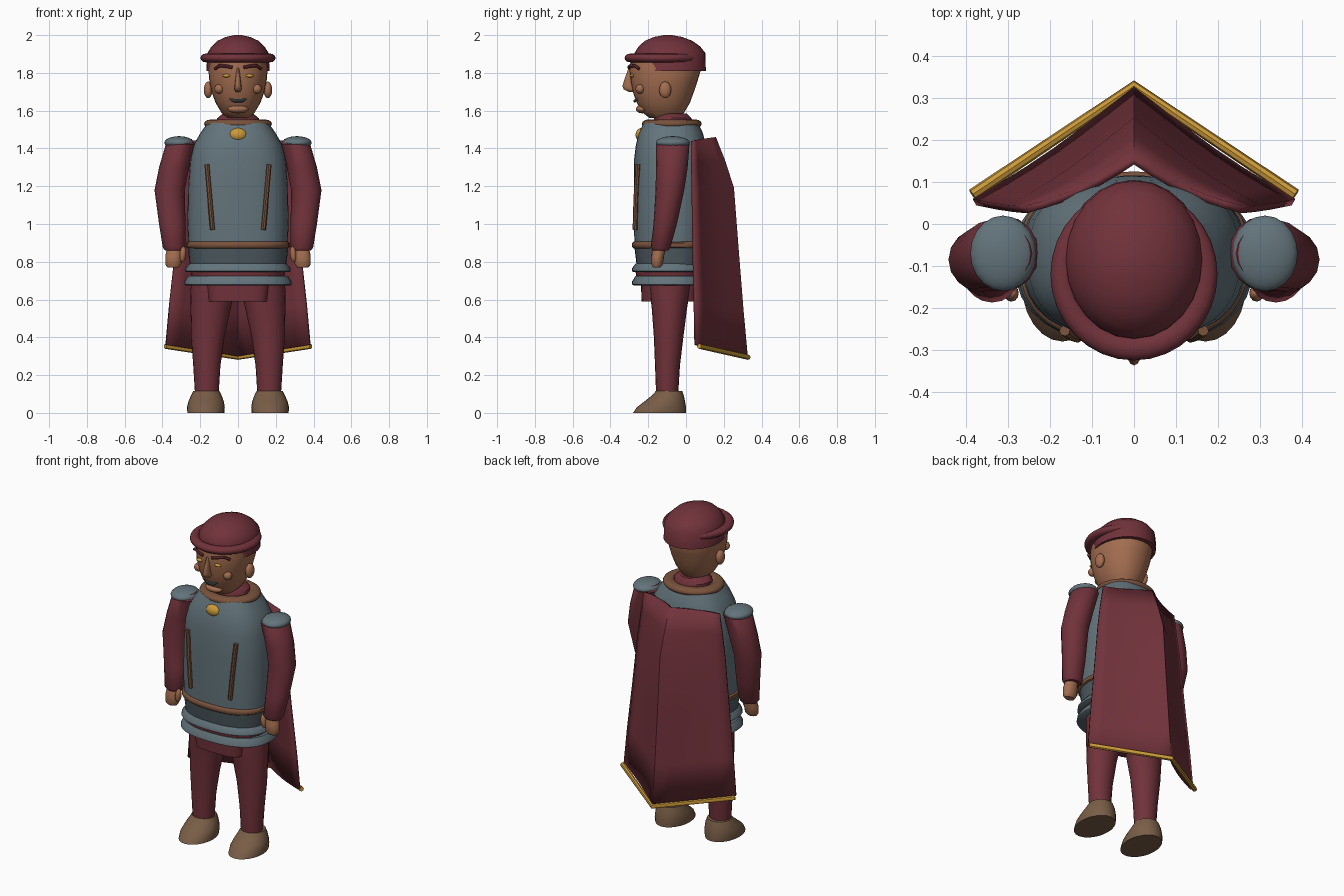
import bpy, bmesh, math
from mathutils import Vector

if "Cube" in bpy.data.objects:
    bpy.data.objects.remove(bpy.data.objects["Cube"])


def material(name, rgb):
    m = bpy.data.materials.new(name)
    m.diffuse_color = (*rgb, 1)
    m.use_nodes = True
    m.node_tree.nodes["Principled BSDF"].inputs["Base Color"].default_value = m.diffuse_color
    return m


RED = material("wine red", (0.165, 0.032, 0.043))
STEEL = material("steel grey", (0.125, 0.175, 0.2))
DARK = material("dark steel", (0.075, 0.1, 0.115))
SKIN = material("skin", (0.37, 0.155, 0.08))
LEATHER = material("leather brown", (0.19, 0.085, 0.045))
SHOE = material("shoe brown", (0.19, 0.11, 0.062))
GOLD = material("gold", (0.6, 0.32, 0.04))


def finish(ob, name, mat, angle=42):
    ob.name = ob.data.name = name
    ob.data.materials.append(mat)
    bpy.ops.object.select_all(action='DESELECT')
    ob.select_set(True)
    bpy.context.view_layer.objects.active = ob
    if angle:
        bpy.ops.object.shade_smooth_by_angle(angle=math.radians(angle))
    return ob


def from_bmesh(bm, name, mat, angle=42):
    bmesh.ops.recalc_face_normals(bm, faces=bm.faces)
    me = bpy.data.meshes.new(name)
    bm.to_mesh(me)
    bm.free()
    ob = bpy.data.objects.new(name, me)
    bpy.context.collection.objects.link(ob)
    return finish(ob, name, mat, angle)


def loft(name, mat, rings, n=2.0, seg=24, s=1, angle=42):
    """Stack of (super)elliptic rings: z, centre x, centre y, radius x, radius y."""
    bm = bmesh.new()
    loops = []
    for z, cx, cy, rx, ry in rings:
        loop = []
        for i in range(seg):
            a = 2 * math.pi * i / seg
            c, d = math.cos(a), math.sin(a)
            x = math.copysign(abs(c) ** (2 / n), c) * rx
            y = math.copysign(abs(d) ** (2 / n), d) * ry
            loop.append(bm.verts.new((s * (cx + x), cy + y, z)))
        loops.append(loop)
    for a, b in zip(loops, loops[1:]):
        for i in range(seg):
            j = (i + 1) % seg
            bm.faces.new((a[i], a[j], b[j], b[i]))
    bm.faces.new(loops[0])
    bm.faces.new(loops[-1])
    return from_bmesh(bm, name, mat, angle)


def ball(name, mat, loc, size, rot=(0, 0, 0), seg=20):
    bpy.ops.mesh.primitive_uv_sphere_add(segments=seg, ring_count=12, location=loc, rotation=rot)
    ob = bpy.context.object
    ob.scale = size
    return finish(ob, name, mat)


def ring(name, mat, loc, major, minor, scale):
    bpy.ops.mesh.primitive_torus_add(location=loc, major_radius=major, minor_radius=minor,
                                     major_segments=32, minor_segments=12)
    bpy.context.object.scale = scale
    return finish(bpy.context.object, name, mat)


def tube(name, mat, pts, r):
    cu = bpy.data.curves.new(name, 'CURVE')
    cu.dimensions = '3D'
    cu.bevel_depth = r
    cu.bevel_resolution = 2
    cu.use_fill_caps = True
    sp = cu.splines.new('POLY')
    sp.points.add(len(pts) - 1)
    for p, co in zip(sp.points, pts):
        p.co = (*co, 1)
    ob = bpy.data.objects.new(name, cu)
    bpy.context.collection.objects.link(ob)
    bpy.ops.object.select_all(action='DESELECT')
    ob.select_set(True)
    bpy.context.view_layer.objects.active = ob
    bpy.ops.object.convert(target='MESH')
    return finish(bpy.context.object, name, mat)


# Breastplate, belt, waist and layered skirt plates
loft("breastplate", STEEL, [
    (0.87, 0, -.08, .262, .193), (1.0, 0, -.08, .268, .195), (1.2, 0, -.08, .264, .196),
    (1.35, 0, -.08, .252, .194), (1.42, 0, -.08, .234, .185), (1.48, 0, -.08, .2, .17),
    (1.535, 0, -.08, .162, .145)], n=2.5, seg=32)
loft("belt", LEATHER, [
    (.87, 0, -.08, .26, .195), (.878, 0, -.08, .274, .205), (.9, 0, -.08, .274, .205),
    (.908, 0, -.08, .26, .195)], n=2.5, seg=32, angle=60)
loft("waist", DARK, [(.77, 0, -.08, .255, .18), (.875, 0, -.08, .265, .193)], n=2.5, seg=32)
for name, z0, z1, rx in (("upper_skirt_plate", .745, .79, .28), ("lower_skirt_plate", .675, .725, .286)):
    loft(name, STEEL, [
        (z0, 0, -.085, rx - .01, .192), (z0 + .006, 0, -.085, rx, .202),
        (z0 + .022, 0, -.085, rx - .003, .2), (z1, 0, -.085, rx - .022, .182)], n=2.4, seg=32)
loft("hips", RED, [(.68, 0, -.085, .24, .175), (.78, 0, -.085, .255, .185)], n=2.4)
loft("tunic_skirt", RED, [(.59, 0, -.085, .162, .15), (.72, 0, -.085, .178, .155)], n=4, seg=32)

# Collar, neck and brooch
ring("collar", LEATHER, (0, -.075, 1.53), .142, .038, (1, .88, .62))
loft("neck", RED, [(1.5, 0, -.07, .115, .105), (1.56, 0, -.07, .11, .1), (1.585, 0, -.075, .08, .08)])
ball("brooch", GOLD, (0, -.235, 1.472), (.048, .032, .036))

# Head and ears
loft("head", SKIN, [
    (1.562, 0, -.115, .06, .08), (1.59, 0, -.12, .088, .11), (1.64, 0, -.12, .118, .14),
    (1.7, 0, -.12, .14, .162), (1.76, 0, -.116, .152, .178), (1.82, 0, -.11, .157, .19),
    (1.88, 0, -.11, .15, .18)], seg=28, n=2.15)
for s, side in ((-1, "left"), (1, "right")):
    ball(side + "_ear", SKIN, (s * .158, -.11, 1.71), (.023, .032, .044))
    ball(side + "_cheek", SKIN, (s * .1, -.243, 1.715), (.025, .024, .025))
    ball(side + "_eye", GOLD, (s * .062, -.286, 1.785), (.021, .012, .009))
    tube(side + "_eyebrow", RED, [(s * .03, -.302, 1.829), (s * .065, -.296, 1.836),
                                  (s * .1, -.272, 1.838), (s * .122, -.25, 1.822)], .009)

# Nose, moustache and chin
loft("nose", SKIN, [
    (1.7, 0, -.285, .012, .018), (1.712, 0, -.297, .019, .032), (1.73, 0, -.303, .018, .034),
    (1.78, 0, -.295, .012, .026), (1.825, 0, -.285, .008, .02)], seg=12, angle=60)
tube("moustache", DARK, [(-.042, -.253, 1.662), (-.02, -.272, 1.651), (.02, -.272, 1.651),
                         (.042, -.253, 1.662)], .008)
ball("chin", SKIN, (0, -.232, 1.608), (.055, .033, .022))

# Cap with rolled brim
loft("cap_crown", RED, [
    (1.81, 0, -.085, .168, .19), (1.905, 0, -.085, .162, .188), (1.94, 0, -.088, .14, .163),
    (1.97, 0, -.092, .108, .125), (1.99, 0, -.095, .065, .075), (2.0, 0, -.095, .02, .022)])
ring("cap_brim", RED, (0, -.12, 1.879), .171, .028, (1, 1.03, .82))

for s, side in ((-1, "left"), (1, "right")):
    # Sleeves, hands and shoulder plates
    loft(side + "_sleeve", RED, [
        (.86, .337, -.135, .05, .042), (.875, .338, -.135, .06, .052), (1.0, .348, -.11, .07, .062),
        (1.18, .362, -.085, .08, .076), (1.3, .338, -.075, .08, .084), (1.42, .305, -.07, .078, .088),
        (1.45, .295, -.07, .05, .06)], seg=16, s=s)
    loft(side + "_hand", SKIN, [
        (.77, .343, -.155, .03, .02), (.785, .343, -.153, .042, .03), (.83, .34, -.15, .045, .034),
        (.875, .338, -.14, .038, .032)], seg=16, s=s)
    ball(side + "_thumb", SKIN, (s * .292, -.165, .84), (.017, .02, .042), (0, s * -.1, 0), 12)
    ball(side + "_shoulder_plate", STEEL, (s * .312, -.07, 1.43), (.078, .09, .035))
    # Legs and shoes
    loft(side + "_leg", RED, [
        (.09, .165, -.1, .062, .058), (.25, .165, -.098, .072, .066), (.4, .16, -.092, .088, .078),
        (.55, .145, -.088, .106, .093), (.68, .13, -.085, .12, .11), (.75, .125, -.085, .12, .11)],
        seg=20, s=s)
    loft(side + "_shoe", SHOE, [
        (0, .17, -.14, .098, .14), (.03, .17, -.13, .1, .13), (.06, .169, -.113, .094, .108),
        (.09, .168, -.097, .082, .086), (.115, .167, -.09, .07, .07)], seg=24, s=s)
    # Leather straps on the chest
    tube(side + "_strap", LEATHER, [(s * .165, -.254, 1.315), (s * .15, -.265, 1.14),
                                    (s * .135, -.27, .97)], .013)

# Cape: rows of half width, edge y, middle y, edge z, middle z
rows = [(.255, .035, .15, 1.44, 1.457), (.275, .035, .2, 1.32, 1.33), (.295, .037, .245, 1.185, 1.19),
        (.33, .042, .272, .85, .84), (.36, .048, .296, .58, .54), (.38, .052, .318, .36, .3)]
cols = 12
bm = bmesh.new()
grid = []
for hw, ye, ym, ze, zm in rows:
    line = []
    for i in range(cols + 1):
        u = 2 * i / cols - 1
        t = abs(u)
        fold = -.014 * math.sin(math.pi * t)
        line.append(bm.verts.new((u * hw, ym + (ye - ym) * t + fold, zm + (ze - zm) * t)))
    grid.append(line)
for a, b in zip(grid, grid[1:]):
    for i in range(cols):
        bm.faces.new((a[i], a[i + 1], b[i + 1], b[i]))
cape = from_bmesh(bm, "cape", RED)
solid = cape.modifiers.new("thickness", 'SOLIDIFY')
solid.thickness = .018
solid.offset = 0

# Gold hem along the lower edge of the cape
tube("cape_hem", GOLD, [(-.385, .07, .353), (0, .328, .295), (.385, .07, .353)], .014)
